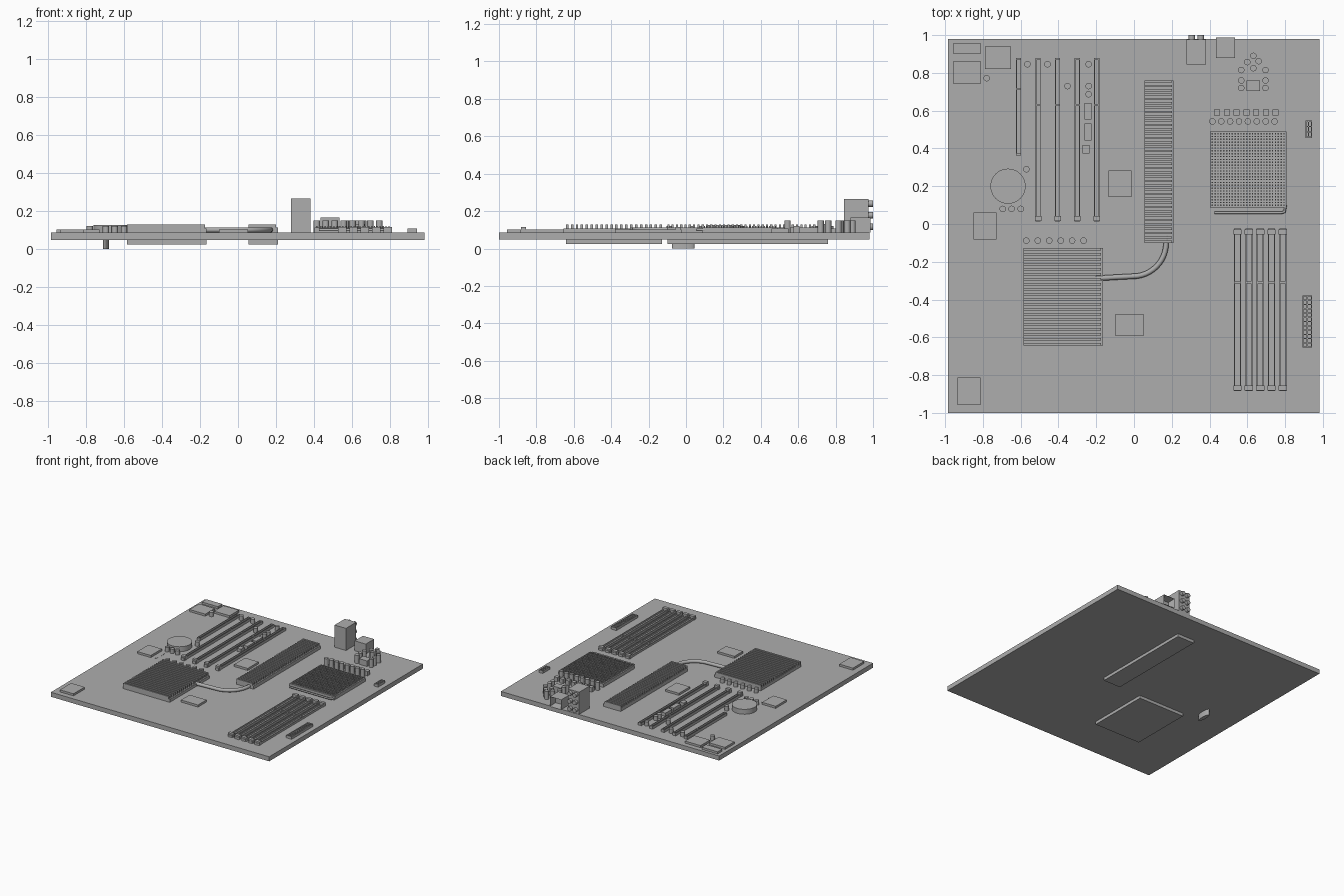
import bpy, bmesh, math
from mathutils import Matrix, Vector

cube = bpy.data.objects.get("Cube")
if cube:
    bpy.data.objects.remove(cube)

grey = bpy.data.materials.new("plain grey")
grey.use_nodes = True
grey.diffuse_color = (0.42, 0.42, 0.42, 1)
grey.node_tree.nodes["Principled BSDF"].inputs["Base Color"].default_value = grey.diffuse_color

TOP, BASE = 0.085, 0.048   # board surfaces


def box(bm, x0, x1, y0, y1, z0, z1):
    m = Matrix.Translation(((x0 + x1) / 2, (y0 + y1) / 2, (z0 + z1) / 2))
    bmesh.ops.create_cube(bm, size=1, matrix=m @ Matrix.Diagonal((x1 - x0, y1 - y0, z1 - z0, 1)))


def tube(bm, center, r, length, axis="Z", sides=20):
    m = Matrix.Translation(center)
    if axis == "Y":
        m = m @ Matrix.Rotation(math.pi / 2, 4, "X")
    bmesh.ops.create_cone(bm, cap_ends=True, segments=sides, radius1=r, radius2=r, depth=length, matrix=m)


def can(bm, x, y, z1, r=0.017):
    tube(bm, (x, y, (TOP + z1) / 2), r, z1 - TOP)


def finish(bm, name, smooth=False):
    mesh = bpy.data.meshes.new(name)
    bm.to_mesh(mesh)
    bm.free()
    ob = bpy.data.objects.new(name, mesh)
    bpy.context.collection.objects.link(ob)
    mesh.materials.append(grey)
    if smooth:
        bpy.ops.object.select_all(action="DESELECT")
        ob.select_set(True)
        bpy.context.view_layer.objects.active = ob
        bpy.ops.object.shade_smooth_by_angle(angle=math.radians(35))


def wire(name, points, r):
    cu = bpy.data.curves.new(name, "CURVE")
    cu.dimensions = "3D"
    cu.bevel_depth = r
    cu.bevel_resolution = 3
    cu.use_fill_caps = True
    sp = cu.splines.new("POLY")
    sp.points.add(len(points) - 1)
    for p, co in zip(sp.points, points):
        p.co = (*co, 1)
    cu.materials.append(grey)
    bpy.context.collection.objects.link(bpy.data.objects.new(name, cu))


# Board
bm = bmesh.new()
box(bm, -0.985, 0.981, -1.0, 0.98, BASE, TOP)
finish(bm, "board")

# Flat chips
bm = bmesh.new()
for x0, x1, y0, y1 in [(-0.955, -0.812, 0.9, 0.957), (-0.955, -0.812, 0.74, 0.862),
                       (-0.79, -0.65, 0.82, 0.94), (-0.85, -0.728, -0.082, 0.06),
                       (-0.135, -0.013, 0.143, 0.284), (-0.1, 0.053, -0.59, -0.48),
                       (-0.934, -0.812, -0.957, -0.813)]:
    box(bm, x0, x1, y0, y1, TOP, 0.102)
finish(bm, "chips")

# Small blocks between the expansion slots and by the rear capacitors
bm = bmesh.new()
for x, y0, y1 in [(-0.262, 0.553, 0.64), (-0.262, 0.443, 0.532), (-0.272, 0.374, 0.417)]:
    box(bm, x, x + 0.037, y0, y1, TOP, 0.11)
box(bm, 0.595, 0.668, 0.705, 0.761, TOP, 0.13)
for i in range(7):
    x = 0.44 + i * 0.0517
    box(bm, x - 0.016, x + 0.016, 0.574, 0.606, TOP, 0.12)
finish(bm, "small_blocks")

# Capacitors
bm = bmesh.new()
for x, y in [(-0.78, 0.772), (-0.564, 0.846), (-0.458, 0.846), (-0.24, 0.846), (-0.352, 0.73),
             (-0.24, 0.73), (-0.24, 0.687), (-0.57, 0.29), (-0.695, 0.08), (-0.648, 0.08), (-0.6, 0.08)]:
    can(bm, x, y, 0.12)
for i in range(6):
    can(bm, -0.57 + i * 0.0606, -0.088, 0.12)
for i in range(8):
    can(bm, 0.415 + i * 0.047, 0.543, 0.15)
for x, y in [(0.632, 0.89), (0.6, 0.857), (0.66, 0.862), (0.632, 0.825)]:
    can(bm, x, y, 0.15)
for y in (0.815, 0.76, 0.72):
    for x in (0.568, 0.696):
        can(bm, x, y, 0.15)
finish(bm, "capacitors", True)

# Coin battery
bm = bmesh.new()
tube(bm, (-0.667, 0.2, 0.105), 0.093, 0.04, sides=40)
finish(bm, "battery", True)

# Oval crystal passing through the board
bm = bmesh.new()
bmesh.ops.create_cone(bm, cap_ends=True, segments=24, radius1=1, radius2=1, depth=0.086,
                      matrix=Matrix.Translation((-0.695, -0.015, 0.043)) @ Matrix.Diagonal((0.016, 0.06, 1, 1)))
finish(bm, "crystal", True)


# Slots: two rails on a floor, a bridge at the key notch, clips at the ends
def slot(bm, x, half, y0, y1, z1, key, clips):
    wall = half * 0.35
    box(bm, x - half, x + half, y0, y1, TOP, TOP + 0.004)
    for s in (-1, 1):
        a, b = sorted((x + s * half, x + s * (half - wall)))
        box(bm, a, b, y0, y1, TOP, z1)
    for y in (y0 + 0.005, key, y1 - 0.005):
        box(bm, x - half, x + half, y - 0.005, y + 0.005, TOP, z1)
    for y in clips:
        box(bm, x - half - 0.003, x + half + 0.003, y - 0.013, y + 0.013, TOP, z1 + 0.012)


bm = bmesh.new()
slot(bm, -0.611, 0.014, 0.363, 0.878, 0.107, 0.715, [])
for i in range(4):
    slot(bm, -0.508 + i * 0.1035, 0.014, 0.012, 0.878, 0.107, 0.63, [0.03])
finish(bm, "expansion_slots")

bm = bmesh.new()
for i in range(5):
    slot(bm, 0.548 + i * 0.06, 0.019, -0.885, -0.025, 0.102, -0.31, [-0.868, -0.042])
finish(bm, "memory_slots")

# Finned heatsinks set through the board
for name, x0, x1, y0, y1, fins, body in [("large_heatsink", -0.585, -0.165, -0.642, -0.128, 20, 0.108),
                                         ("long_heatsink", 0.055, 0.21, -0.1, 0.76, 38, 0.112)]:
    bm = bmesh.new()
    box(bm, x0, x1, y0, y1, 0.024, body)
    pitch = (y1 - y0) / (fins - 0.5)
    for i in range(fins):
        box(bm, x0, x1 - 0.01, y0 + i * pitch, y0 + (i + 0.5) * pitch, body, 0.129)
    finish(bm, name)

# Heat pipe: straight run, then a quarter turn into the long heatsink
path = [(-0.2, -0.288, 0.1), (-0.1, -0.282, 0.1)]
for i in range(13):
    a = math.radians(-90 + i * 7.5)
    path.append((-0.005 + 0.175 * math.cos(a), -0.1 + 0.177 * math.sin(a), 0.1))
path.append((0.17, -0.06, 0.1))
wire("heat_pipe", path, 0.014)

# Processor socket with a pin grid and its lever
bm = bmesh.new()
box(bm, 0.402, 0.807, 0.087, 0.49, TOP, 0.112)
n, step = 26, 0.0152
for i in range(n):
    for j in range(n):
        x, y = 0.4145 + i * step, 0.0985 + j * step
        box(bm, x - 0.0035, x + 0.0035, y - 0.0035, y + 0.0035, 0.112, 0.12)
finish(bm, "processor_socket")
wire("socket_lever", [(0.427, 0.06, 0.1), (0.78, 0.06, 0.1), (0.797, 0.064, 0.1), (0.803, 0.1, 0.1)], 0.007)


# Open pin headers: outer block divided by walls into cells
def header(bm, x0, x1, y0, y1, rows, z1):
    box(bm, x0, x1, y0, y1, TOP, z1 - 0.012)
    for i in range(3):
        x = x0 + 0.003 + i * (x1 - x0 - 0.006) / 2
        box(bm, x - 0.003, x + 0.003, y0, y1, TOP, z1)
    for i in range(rows + 1):
        y = y0 + 0.003 + i * (y1 - y0 - 0.006) / rows
        box(bm, x0, x1, y - 0.003, y + 0.003, TOP, z1)


bm = bmesh.new()
header(bm, 0.892, 0.942, -0.655, -0.378, 12, 0.106)
header(bm, 0.907, 0.942, 0.456, 0.547, 3, 0.106)
finish(bm, "power_headers")

# Rear connector tower with six round jacks
bm = bmesh.new()
box(bm, 0.278, 0.381, 0.845, 0.977, TOP, 0.265)
for x in (0.306, 0.354):
    for z in (0.24, 0.178, 0.116):
        tube(bm, (x, 0.985, z), 0.017, 0.03, "Y")
finish(bm, "rear_jacks", True)

# Low rear port, with its opening inset in the back face
bm = bmesh.new()
box(bm, 0.434, 0.535, 0.88, 0.987, TOP, 0.165)
back = [f for f in bm.faces if f.calc_center_median().y > 0.98]
bmesh.ops.inset_region(bm, faces=back, thickness=0.014)
bmesh.ops.translate(bm, verts=back[0].verts, vec=Vector((0, -0.06, 0)))
finish(bm, "rear_port")
